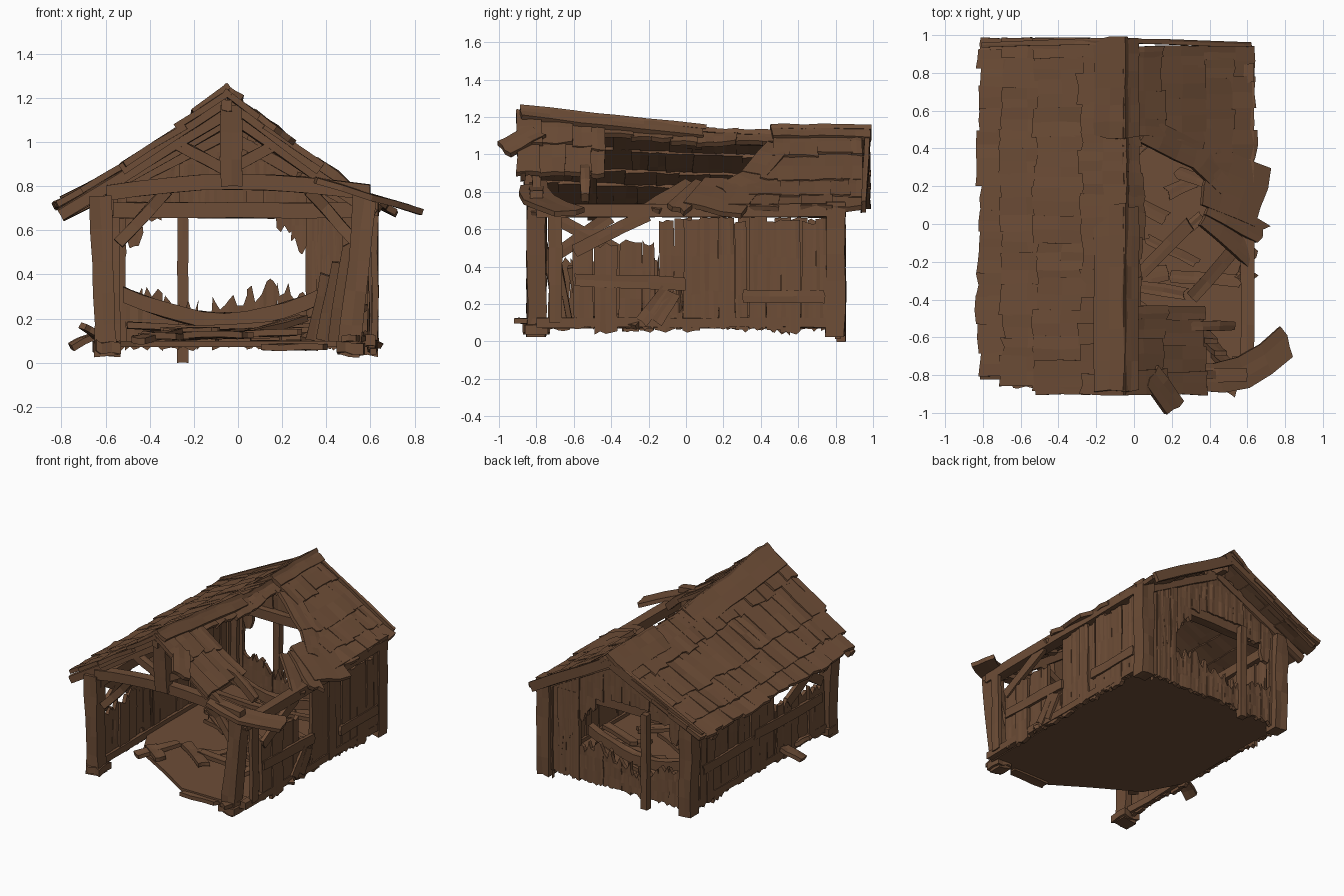
import bpy, bmesh, math, random
from mathutils import Vector

random.seed(7)
uniform = random.uniform
default_cube = bpy.data.objects.get("Cube")
if default_cube:
    bpy.data.objects.remove(default_cube, do_unlink=True)

wood = bpy.data.materials.new("weathered brown wood")
wood.use_nodes = True
wood.diffuse_color = (.155, .075, .038, 1)
shader = wood.node_tree.nodes["Principled BSDF"]
shader.inputs["Base Color"].default_value = wood.diffuse_color
shader.inputs["Roughness"].default_value = .9

# Shared sizes and directions
THIN, RAIL, BEAM, POST = .028, .05, .07, .1
WALL, BACK, FRONT, PLATE, FLOOR = .6, .8, -.8, .7, .07
RIDGE_X = -.05
SPAN = {-1: .79, 1: .7}
UP, ALONG, ACROSS = Vector((0, 0, 1)), Vector((0, 1, 0)), Vector((1, 0, 0))
parts = {}


def plank(part, start, end, width, thick=THIN, normal=UP, jag_start=0, jag_end=0,
          bend=0, sway=0, columns=2, segments=3, rough=.004):
    """Add a worn board from start to end, with thickness along normal and splintered ends."""
    bm = parts.setdefault(part, bmesh.new())
    start, end = Vector(start), Vector(end)
    along = (end - start).normalized()
    side = along.cross(normal).normalized()
    out = side.cross(along)
    centre = []
    for i in range(segments + 1):
        fraction = i / segments
        arc = math.sin(math.pi * fraction)
        row = []
        for j in range(columns + 1):
            point = start.lerp(end, fraction) + side * (width * (j / columns - .5) + sway * arc) + out * bend * arc
            point += Vector([uniform(-rough, rough) for axis in range(3)])
            if i == 0:
                point += along * uniform(-jag_start / 3, jag_start)
            if i == segments:
                point += along * uniform(-jag_end, jag_end / 3)
            row.append(point)
        centre.append(row)
    low, high = [[[bm.verts.new(point + out * offset) for point in row] for row in centre]
                 for offset in (-thick / 2, thick / 2)]
    for i in range(segments):
        for j in range(columns):
            for grid in (low, high):
                bm.faces.new((grid[i][j], grid[i][j + 1], grid[i + 1][j + 1], grid[i + 1][j]))
        for j in (0, columns):
            bm.faces.new((low[i][j], low[i + 1][j], high[i + 1][j], high[i][j]))
    for i in (0, segments):
        for j in range(columns):
            bm.faces.new((low[i][j], low[i][j + 1], high[i][j + 1], high[i][j]))


def strips(first, last, narrow, wide):
    """Split a length into random board widths, giving each middle and width."""
    while first < last - .02:
        width = min(uniform(narrow, wide), last - first)
        yield first + width / 2, width
        first += width


# Sagging roof surface, shared by boards, rafters and gables
def roof(side, down, y, lift=0):
    ridge = 1.1 - .06 * y + .05 * y * y
    height = ridge + down * (PLATE - ridge) - .02 * math.sin(math.pi * down)
    return Vector((RIDGE_X + side * down * SPAN[side], y, height + lift))


def roof_normal(side):
    return Vector((side * .55, 0, .8))


def roof_row(part, side, top, bottom, first, last, lift):
    for y, width in strips(first, last, .09, .18):
        ragged = bottom + uniform(-.02, .02)
        plank(part, roof(side, top, y, lift), roof(side, ragged, y, lift + uniform(0, .01)),
              width + .008, normal=roof_normal(side), jag_end=.015, segments=2, rough=.005)


# Overlapping board rows, with a broken hole on the right slope
for row, bottom in enumerate((.98, .82, .6, .3)):
    top = max(bottom - .36, -.02)
    lift = .01 * row
    roof_row("left_roof_boards", -1, top, bottom, FRONT - RAIL * min(row, 2), BACK + .18, lift)
    roof_row("right_roof_boards", 1, top, bottom, .26 + .07 * row, BACK + .14, lift)
    if row > 1:
        roof_row("right_roof_boards", 1, top, bottom, -.9, -.44, lift)
roof_row("right_roof_boards", 1, -.02, .13, -.44, .5, .02)

# Ridge caps, rafters, rake boards and mirrored front bracing
for side in (-1, 1):
    normal = roof_normal(side)
    down = .09 if side < 0 else .04
    for first, last in ((-.89, .1), (.45, .99)):
        plank("ridge_cap", roof(side, down, first, .055), roof(side, down, last, .04),
              down * 2 + .02, THIN, normal, jag_start=.02, jag_end=.02, segments=6)
    for y in (FRONT, -.5, BACK):
        if side < 0 or abs(y) == BACK:
            plank("rafters", roof(side, 0, y, RIDGE_X), roof(side, .95, y, RIDGE_X), RAIL, RAIL, normal)
    plank("rake_boards", roof(side, 0, .97), roof(side, .94, .95), THIN, BEAM, normal)
    plank("rake_boards", roof(side, 0, -.86), roof(side, .6, -.87), THIN, RAIL, normal)
    plank("front_braces", (RIDGE_X, FRONT, .87), (RIDGE_X + side * .24, FRONT, 1), RAIL, RAIL)
    plank("front_braces", (side * .54, FRONT, .54), (side * .32, FRONT, .78), RAIL, RAIL, sway=side * .02)
plank("rafters", roof(1, .42, -.54), roof(1, .82, -.54), RAIL, RAIL, roof_normal(1), bend=THIN)
plank("king_post", (-.03, FRONT - THIN, BACK), (-.03, FRONT - RAIL, 1.17), POST, BEAM, ALONG)
plank("ridge_beam", roof(1, 0, -.9, -THIN), roof(1, 0, .9, -THIN), RAIL, RAIL, bend=-.02, segments=6)

# Loose boards around the hole and the fallen eave board
for start, end, width in [
        (roof(1, .14, .5, THIN), roof(1, .55, .36, THIN), .14),
        (roof(1, .5, .4, .02), roof(1, .8, .2, .02), .15),
        (roof(1, .62, .26, .02), (.68, .14, PLATE), .32),
        (roof(1, .64, .1, .02), (.69, -.06, PLATE), .12),
        (roof(1, .6, .04), (.64, -.2, PLATE), POST),
        (roof(1, .2, FRONT, RAIL), (.22, -.98, 1.02), .13)]:
    plank("loose_roof_boards", start, end, width, normal=roof_normal(1), jag_start=THIN, jag_end=THIN, columns=3)
plank("fallen_eave_board", (.3, -.82, .84), (.81, -.62, .69), .17, normal=Vector((.3, 0, 1)),
      jag_start=RAIL, jag_end=.02, sway=BEAM, columns=3, segments=4)

# Corner posts, leaning outwards at the front
for side in (-1, 1):
    for y, foot, head in ((FRONT, .55, .6), (BACK, .58, .59)):
        shift = RIDGE_X if y == FRONT else 0
        plank("corner_posts", (side * foot + shift, y, .03), (side * head + shift / 2, y, PLATE + RAIL),
              POST, POST, ALONG, segments=5, rough=.007)
    foot = Vector((side * .55 + RIDGE_X, FRONT, FLOOR))
    plank("post_feet", foot - ACROSS * RAIL, foot + ACROSS * BEAM, .13, RAIL, rough=.01)
    for height, size in ((PLATE, BEAM), (POST, RAIL)):
        plank("wall_plates", (side * WALL, FRONT, height), (side * WALL, BACK, height), size, size, segments=6)

# Cross beams and the post behind the back wall
for name, y, height, bend in (("front_tie_beam", FRONT, .77, RAIL), ("back_tie_beam", BACK - THIN, .69, 0)):
    plank(name, (-WALL, y, height), (WALL, y, height), BEAM, BEAM, bend=bend, segments=8)
plank("back_post", (-.25, BACK + THIN, 0), (-.25, BACK + THIN, PLATE), RAIL, RAIL, ALONG, segments=5, rough=.002)


# Side wall boards with broken tops
def side_wall(part, side, first, last, top, jag):
    for y, width in strips(first, last, .07, .13):
        x = side * (WALL + uniform(0, .015))
        plank(part, (x, y, .06 + uniform(-.02, .02)), (x, y + uniform(-.01, .01), top + uniform(-.02, .02)),
              width - .003, normal=ACROSS, jag_start=.02, jag_end=jag, columns=4)


side_wall("right_wall_boards", 1, -.02, BACK, .66, .01)
side_wall("right_wall_boards", 1, -.6, -.17, .53, THIN)
side_wall("right_wall_boards", 1, -.17, -.02, .32, POST)
side_wall("left_wall_boards", -1, -.14, BACK, .66, .01)
side_wall("left_wall_boards", -1, -.74, -.14, .47, BEAM)

# Back wall with a torn opening, and the gable above it
for x, width in strips(-.58, .57, .05, .09):
    solid = x < -.5 or x > .3
    torn = 0 if solid else BEAM
    top = PLATE if solid else .31 + RAIL * math.sin(9 * x)
    hanging = 1.5 * max(x - .12, -.34 - x, 0)
    side = 1 if x > RIDGE_X else -1
    y = BACK + uniform(-.008, .008)
    plank("back_wall_boards", (x, y, .06), (x, y, top), width + .004, normal=ALONG,
          jag_start=.02, jag_end=torn, columns=4)
    plank("back_gable_boards", (x, y, .72 - hanging), (x, y, roof(side, (x - RIDGE_X) / SPAN[side] * side, y).z),
          width + .004, normal=ALONG, jag_start=hanging / 3, columns=4)

# Rails and slanting boards on the side walls
for side, first, low, last, high in [
        (1, -.6, .33, 0, .31), (1, .3, .24, .74, .24), (1, -.6, .48, -.2, .68), (1, -.24, .1, -.1, .28),
        (1, -.16, .1, -.06, .26), (1, -.7, .1, -.7, .7), (-1, -.7, .34, .1, .36),
        (-1, .1, .33, .7, .33), (-1, -.7, .46, -.4, .67), (-1, -.3, .45, -.7, .66)]:
    x = side * (WALL + .02)
    plank("wall_rails", (x, first, low), (x, last, high), BEAM, normal=ACROSS, jag_start=.01, jag_end=.01)

# Floor slab with a broken front left corner
bm = parts["floor"] = bmesh.new()
outline = [(.58, FRONT), (WALL, BACK), (-WALL, BACK), (-WALL, -.2), (-.46, -.46), (-.15, -.64), (.1, FRONT)]
face = bm.faces.new([bm.verts.new((x, y, FLOOR)) for x, y in outline])
raised = bmesh.ops.extrude_face_region(bm, geom=[face])["geom"]
bmesh.ops.translate(bm, vec=UP * THIN, verts=[item for item in raised if isinstance(item, bmesh.types.BMVert)])

# Fallen boards scattered over the floor
for index in range(20):
    angle = uniform(-.7, .7)
    reach = Vector((math.cos(angle), math.sin(angle), uniform(-RAIL, RAIL))) * uniform(.08, .2)
    centre = Vector((uniform(-.35, .4), uniform(-.5, .6), .11 + index * .002))
    plank("fallen_boards", centre - reach, centre + reach, uniform(RAIL, .09),
          jag_start=.02, jag_end=.02, columns=3)

# Bowed beam and boards leaning inside
plank("bowed_beam", (-.52, .55, .31), (.4, .55, .31), RAIL, BEAM, bend=-.12, segments=10)
plank("bowed_beam", (-.5, .45, .17), (.4, .45, .2), RAIL, bend=-THIN, segments=6)
for step in range(3):
    foot = Vector((.34 + step * RAIL, -.55 - step * BEAM, POST))
    plank("leaning_boards", foot, foot + Vector((BEAM, -BEAM, .3 + step * BEAM)), BEAM, normal=ALONG, jag_end=THIN)
for start, end in (((0, -.3, .12), (.3, 0, .2)), ((.3, -.4, .1), (.56, -.1, .25))):
    plank("leaning_boards", start, end, BEAM, jag_start=THIN, jag_end=THIN)

# Boards thrown outside the walls and over the front edge
for start, end, width in [
        ((-.76, -.3, FLOOR), (-WALL, -.24, .15), .09), ((-.71, -.45, .17), (-WALL, -.4, POST), RAIL),
        ((.64, -.3, FLOOR), (.55, -.25, .14), BEAM), ((.5, -.9, .11), (.56, -.7, .11), BEAM),
        ((.1, FRONT, FLOOR), (.4, FRONT, FLOOR), BEAM), ((-.45, -.55, POST), (-.28, -.3, .14), BEAM)]:
    plank("scattered_boards", start, end, width, jag_start=.02, jag_end=.02)

# Turn each part into an object
for name, bm in parts.items():
    bmesh.ops.recalc_face_normals(bm, faces=bm.faces)
    mesh = bpy.data.meshes.new(name)
    bm.to_mesh(mesh)
    bm.free()
    mesh.materials.append(wood)
    bpy.context.collection.objects.link(bpy.data.objects.new(name, mesh))
